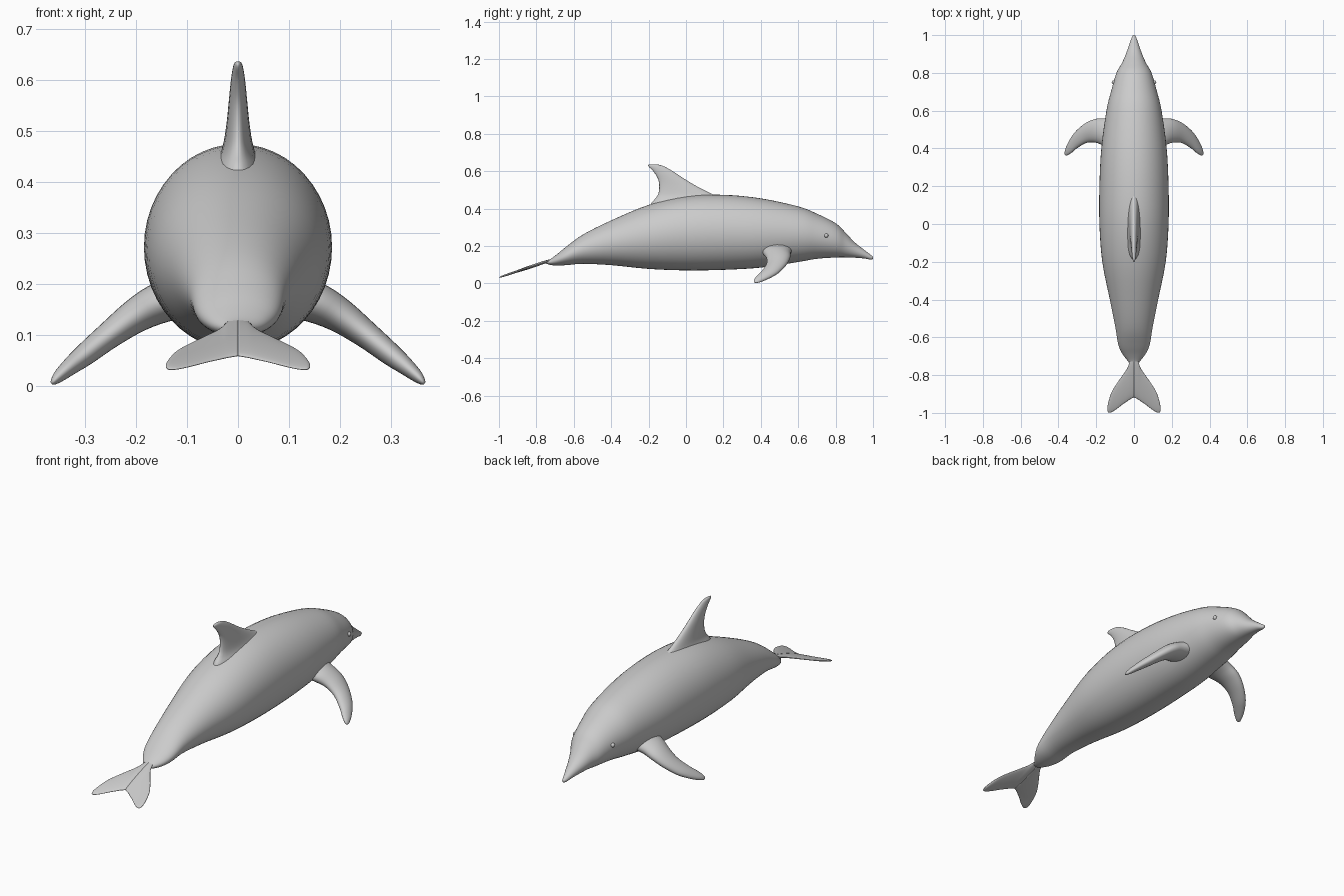
import bpy, bmesh, math
from mathutils import Vector

if "Cube" in bpy.data.objects:
    bpy.data.objects.remove(bpy.data.objects["Cube"])


def smooth_rows(rows, n):
    """Catmull-Rom interpolation through rows of numbers."""
    out = []
    last = len(rows) - 1
    for i in range(last):
        a, b, c, d = (rows[max(0, min(last, i + k))] for k in (-1, 0, 1, 2))
        for s in range(n):
            t = s / n
            out.append([0.5 * (2 * q + (r - p) * t + (2 * p - 5 * q + 4 * r - w) * t * t
                               + (3 * q - p - 3 * r + w) * t ** 3)
                        for p, q, r, w in zip(a, b, c, d)])
    out.append(list(rows[-1]))
    return out


def loft(name, rings, sides, mirror=False):
    """Skin elliptical rings given as (centre, half axis u, half axis v)."""
    bm = bmesh.new()
    loops = []
    for c, u, v in rings:
        loops.append([bm.verts.new(c + u * math.cos(a) + v * math.sin(a))
                      for a in (2 * math.pi * k / sides for k in range(sides))])
    for r0, r1 in zip(loops, loops[1:]):
        for k in range(sides):
            j = (k + 1) % sides
            bm.faces.new((r0[k], r0[j], r1[j], r1[k]))
    bm.faces.new(loops[0])
    bm.faces.new(loops[-1])
    bmesh.ops.recalc_face_normals(bm, faces=bm.faces)
    mesh = bpy.data.meshes.new(name)
    bm.to_mesh(mesh)
    bm.free()
    ob = bpy.data.objects.new(name, mesh)
    bpy.context.collection.objects.link(ob)
    if mirror:
        m = ob.modifiers.new("Mirror", 'MIRROR')
        m.use_mirror_merge = False
    mesh.shade_smooth()
    return ob


# Body: y, bottom z, top z, half width
body = [(1.0, .131, .144, .006), (.985, .128, .155, .013), (.95, .134, .182, .025),
        (.9, .138, .222, .043), (.85, .14, .275, .065), (.8, .139, .322, .093),
        (.7, .132, .373, .122), (.6, .115, .412, .146), (.4, .085, .455, .173),
        (.2, .073, .474, .183), (0, .07, .467, .183), (-.2, .078, .42, .168),
        (-.4, .098, .337, .128), (-.55, .105, .262, .098), (-.64, .098, .197, .083),
        (-.69, .096, .156, .06), (-.725, .099, .131, .033), (-.75, .107, .121, .018)]
loft("body", [(Vector((0, y, (b + t) / 2)), Vector((w, 0, 0)), Vector((0, 0, (t - b) / 2)))
              for y, b, t, w in smooth_rows(body, 4)], 48)

# Dorsal fin: z, front y, back y, half thickness
fin = [(.39, .24, -.2, .07), (.43, .22, -.185, .05), (.455, .19, -.163, .036),
       (.48, .135, -.148, .028), (.52, .057, -.143, .022), (.56, -.01, -.15, .018),
       (.60, -.07, -.175, .014), (.625, -.115, -.2, .01), (.634, -.142, -.201, .007),
       (.637, -.16, -.19, .003)]
loft("dorsal_fin", [(Vector((0, (f + b) / 2, z)), Vector((h, 0, 0)), Vector((0, (f - b) / 2, 0)))
                    for z, f, b, h in smooth_rows(fin, 4)], 28)

# Flippers: x, z, front y, back y, half thickness
flipper = [(.09, .18, .57, .40, .05), (.15, .163, .56, .412, .042), (.2, .138, .557, .43, .034),
           (.25, .102, .537, .43, .027), (.3, .062, .498, .403, .022),
           (.33, .038, .46, .378, .017), (.352, .019, .42, .364, .012),
           (.362, .009, .395, .363, .007), (.366, .005, .382, .368, .003)]
loft("flippers", [(Vector((x, (f + b) / 2, z)), Vector((0, (f - b) / 2, 0)),
                   Vector((.6, 0, .8)) * h)
                  for x, z, f, b, h in smooth_rows(flipper, 4)], 28, True)

# Tail flukes: x, front y, back y, half thickness
fluke = [(0, -.70, -.918, .009), (.02, -.722, -.928, .009), (.035, -.762, -.938, .008),
         (.06, -.80, -.955, .007), (.095, -.85, -.982, .006), (.12, -.893, -.997, .006),
         (.135, -.94, -.998, .005), (.141, -.968, -.988, .002)]
slope = .335
loft("tail_flukes", [(Vector((x, (f + b) / 2, .116 + slope * ((f + b) / 2 + .75))),
                      Vector((0, 1, slope)) * ((f - b) / 2), Vector((0, 0, h)))
                     for x, f, b, h in smooth_rows(fluke, 4)], 28, True)

# Eyes
for side, x in (("left", -.107), ("right", .107)):
    bpy.ops.mesh.primitive_uv_sphere_add(segments=16, ring_count=10, radius=.011,
                                         location=(x, .75, .256))
    bpy.context.object.name = side + "_eye"
    bpy.ops.object.shade_smooth()
